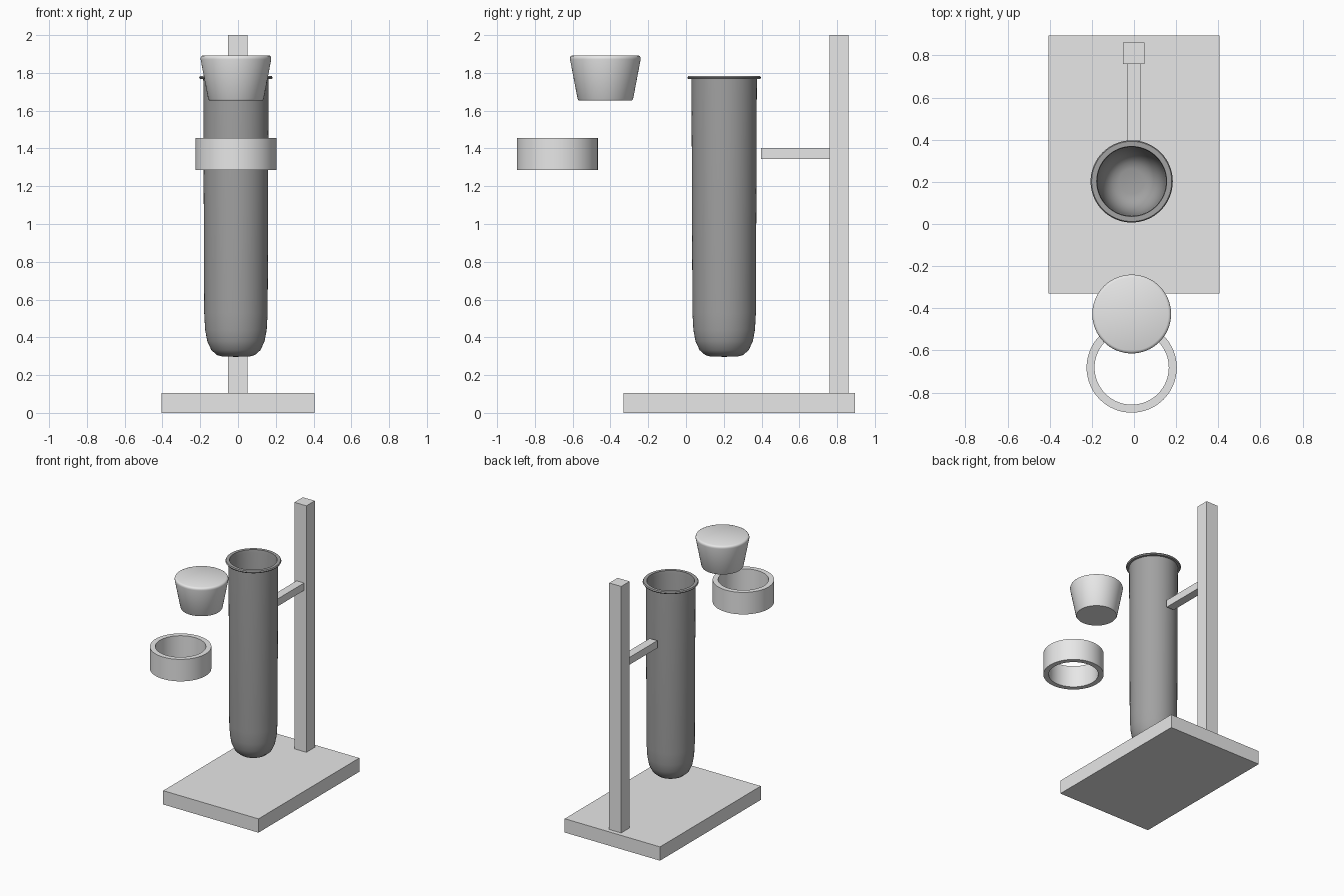
import bpy, bmesh, math

cube = bpy.data.objects.get("Cube")
if cube:
    bpy.data.objects.remove(cube, do_unlink=True)


def material(name, value):
    mat = bpy.data.materials.new(name)
    mat.use_nodes = True
    color = (value, value, value, 1)
    mat.diffuse_color = color
    mat.node_tree.nodes["Principled BSDF"].inputs["Base Color"].default_value = color
    return mat


light_grey = material("light grey", 0.8)
mid_grey = material("mid grey", 0.36)


def finish(bm, name, mat, location=(0, 0, 0)):
    bmesh.ops.recalc_face_normals(bm, faces=bm.faces)
    mesh = bpy.data.meshes.new(name)
    bm.to_mesh(mesh)
    bm.free()
    mesh.materials.append(mat)
    obj = bpy.data.objects.new(name, mesh)
    obj.location = location
    bpy.context.collection.objects.link(obj)
    return obj


def box(name, low, high, mat):
    bm = bmesh.new()
    bmesh.ops.create_cube(bm, size=1)
    for v in bm.verts:
        v.co = [a + (c + 0.5) * (b - a) for a, b, c in zip(low, high, v.co)]
    return finish(bm, name, mat)


def lathe(name, profile, x, y, mat, closed=False, angle=35):
    """Spin a (radius, height) profile around the vertical axis."""
    bm = bmesh.new()
    points = profile + profile[:1] if closed else profile
    verts = [bm.verts.new((r, 0, z)) for r, z in points]
    edges = [bm.edges.new(pair) for pair in zip(verts, verts[1:])]
    bmesh.ops.spin(bm, geom=verts + edges, cent=(0, 0, 0), axis=(0, 0, 1),
                   angle=math.tau, steps=64)
    bmesh.ops.remove_doubles(bm, verts=bm.verts, dist=0.0001)
    obj = finish(bm, name, mat, (x, y, 0))
    bpy.ops.object.select_all(action="DESELECT")
    obj.select_set(True)
    bpy.context.view_layer.objects.active = obj
    bpy.ops.object.shade_smooth_by_angle(angle=math.radians(angle))
    return obj


# Stand: base slab, upright post, horizontal arm
box("base", (-0.405, -0.33, 0), (0.405, 0.894, 0.106), light_grey)
box("post", (-0.052, 0.759, 0.106), (0.05, 0.861, 2), light_grey)
box("arm", (-0.034, 0.397, 1.345), (0.03, 0.759, 1.402), light_grey)

# Tube: rounded bottom, flared lip, hollow inside
axis_x = -0.011
outer = [(0, 0.297), (0.07, 0.298), (0.1, 0.306), (0.13, 0.332),
         (0.152, 0.38), (0.163, 0.44), (0.168, 0.53), (0.173, 1.767)]
lip = [(0.19, 1.767), (0.195, 1.775), (0.19, 1.783), (0.166, 1.783)]
wall = 0.01
inner = [(max(r - wall, 0), z + wall) for r, z in reversed(outer[:-1])]
lathe("tube", outer + lip + [(0.163, 1.76)] + inner, axis_x, 0.202, mid_grey, angle=50)

# Tapered stopper with a softened top edge
lathe("stopper", [(0, 1.655), (0.142, 1.655), (0.147, 1.662), (0.187, 1.872),
                  (0.187, 1.881), (0.183, 1.889), (0.174, 1.893), (0, 1.893)],
      axis_x, -0.427, light_grey, angle=50)

# Holder ring
lathe("ring", [(0.176, 1.285), (0.214, 1.285), (0.214, 1.454), (0.176, 1.454)],
      axis_x, -0.681, light_grey, closed=True)
